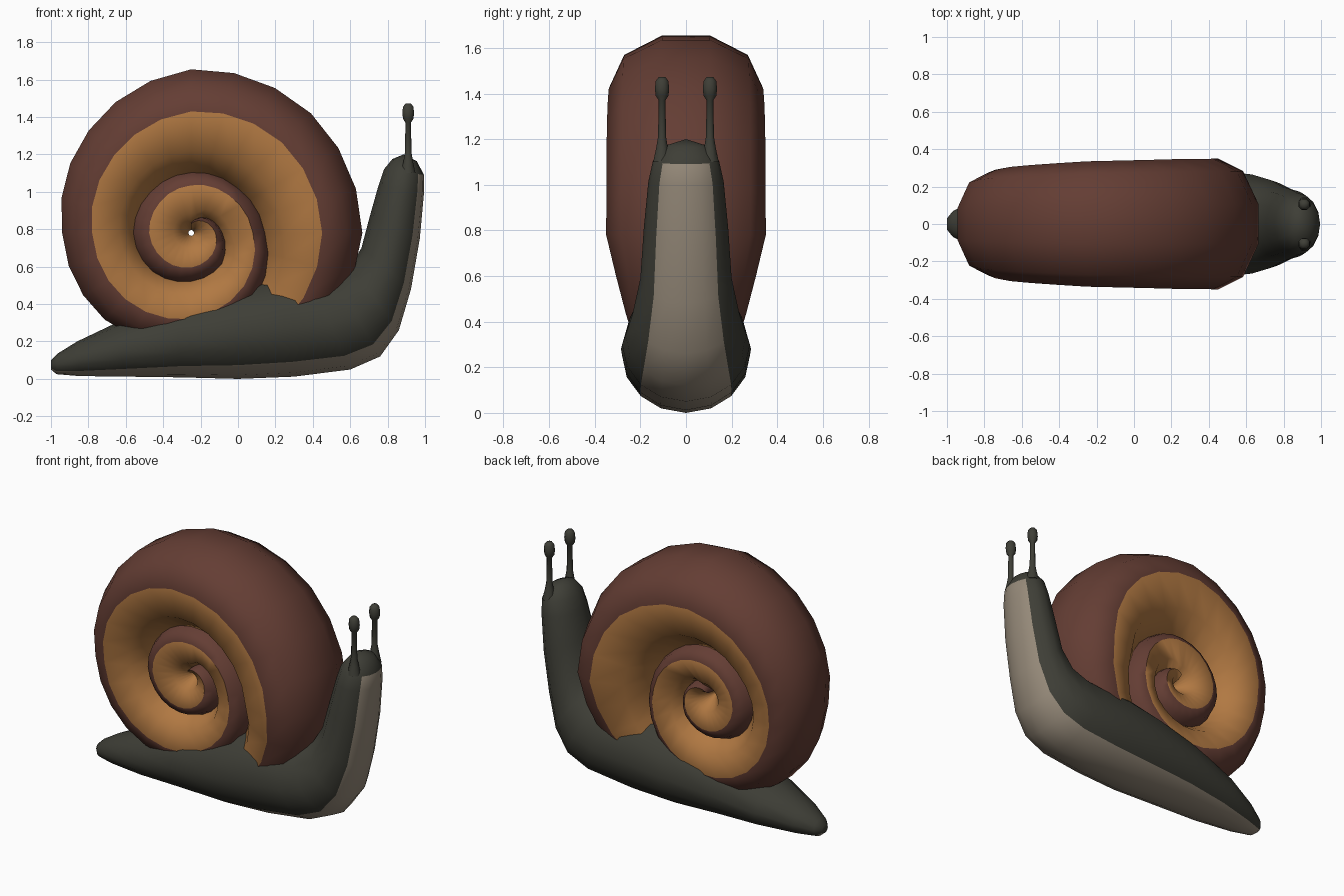
import bpy, bmesh, math

if "Cube" in bpy.data.objects:
    bpy.data.objects.remove(bpy.data.objects["Cube"])


def material(name, rgb):
    m = bpy.data.materials.new(name)
    m.diffuse_color = (*rgb, 1)
    m.use_nodes = True
    m.node_tree.nodes["Principled BSDF"].inputs["Base Color"].default_value = m.diffuse_color
    return m


BROWN = material("shell brown", (0.127, 0.047, 0.034))
TAN = material("shell tan", (0.44, 0.19, 0.055))
SKIN = material("dark skin", (0.048, 0.048, 0.037))
SOLE = material("pale sole", (0.30, 0.25, 0.19))


def loft(name, rings, mats, rule=None, start=None, end=None):
    """Skin closed rings; rule(ring, side) picks the material; optional end points."""
    bm = bmesh.new()
    vs = [[bm.verts.new(p) for p in ring] for ring in rings]
    n = len(rings[0])
    for i in range(len(vs) - 1):
        for j in range(n):
            k = (j + 1) % n
            f = bm.faces.new((vs[i][j], vs[i][k], vs[i + 1][k], vs[i + 1][j]))
            f.material_index = rule(i, j) if rule else 0
    for ring, tip in ((vs[0], start), (vs[-1], end)):
        if tip is None:
            bm.faces.new(ring)
        else:
            v = bm.verts.new(tip)
            for j in range(n):
                bm.faces.new((ring[j], ring[(j + 1) % n], v))
    bmesh.ops.recalc_face_normals(bm, faces=bm.faces)
    me = bpy.data.meshes.new(name)
    bm.to_mesh(me)
    bm.free()
    for m in mats:
        me.materials.append(m)
    ob = bpy.data.objects.new(name, me)
    bpy.context.collection.objects.link(ob)
    bpy.ops.object.select_all(action='DESELECT')
    ob.select_set(True)
    bpy.context.view_layer.objects.active = ob
    bpy.ops.object.shade_smooth_by_angle(angle=math.radians(60))
    return ob


# Shell: ten-sided tube coiled inward; values every 45 degrees from -45
OUTER = [.86, .915, .905, .875, .775, .69, .655, .59, .5, .41, .36, .34, .325,
         .325, .305, .27, .245, .175, .12, .06]
MID = [.69, .70, .685, .65, .585, .53, .5, .46, .40, .33, .285, .255, .235,
       .225, .205, .185, .16, .13, .09, .05]
WIDTH = [.22, .35, .347, .335, .305, .26, .235, .22, .22, .22, .215, .21, .205,
         .2, .195, .19, .185, .18, .175, .165]
CX, CZ = -0.25, 0.78


def sample(table, deg):
    t = (deg + 45) / 45
    i = min(int(t), len(table) - 2)
    return table[i] + (table[i + 1] - table[i]) * (t - i)


shell_rings = []
for s in range(58):
    deg = -45 + 15 * s
    r, c, w = (sample(t, deg) for t in (OUTER, MID, WIDTH))
    inner = sample(OUTER, deg + 360) - 0.03 if deg + 360 <= 790 else 0.015
    th = math.radians(deg)
    ring = []
    for j in range(10):
        a = math.radians(18 + 36 * j)
        reach = (r - c) if math.cos(a) > 0 else max(c - inner, 0.01)
        d = c + math.cos(a) / 0.951 * reach
        ring.append((CX + d * math.cos(th), w * math.sin(a), CZ + d * math.sin(th)))
    shell_rings.append(ring)
loft("shell", shell_rings, [BROWN, TAN],
     lambda i, j: 0 if math.cos(math.radians(36 + 36 * j)) > 0 else 1)

# Body: rings given by underside point, back point and half width
BODY = [(-1.0, .05, -1.0, .10, .03), (-.97, .025, -.965, .135, .07),
        (-.85, .015, -.86, .20, .125), (-.6, .012, -.66, .295, .2),
        (-.3, .008, -.33, .42, .25), (0, 0, -.02, .5, .28),
        (.3, .012, .22, .55, .285), (.6, .05, .38, .55, .28),
        (.76, .12, .5, .56, .265), (.86, .26, .6, .6, .235),
        (.925, .48, .66, .7, .2), (.972, .75, .705, .87, .185),
        (.995, 1.0, .75, 1.03, .165), (.995, 1.09, .78, 1.12, .145),
        (.955, 1.165, .825, 1.175, .095)]
SIDES = [-90, -67, -45, -22, 0, 30, 60, 90, 120, 150, 180, 202, 225, 247]
body_rings = []
for bx, bz, tx, tz, w in BODY:
    ring = []
    for a in SIDES:
        s = (1 + math.sin(math.radians(a))) / 2
        ring.append((bx + (tx - bx) * s, w * math.cos(math.radians(a)), bz + (tz - bz) * s))
    body_rings.append(ring)
loft("body", body_rings, [SKIN, SOLE],
     lambda i, j: 1 if j in (0, 1, 12, 13) and i < 13 else 0, end=(.885, 0, 1.2))

# Eye stalks: turned profile with a knob on top
STALK = [(1.10, .042), (1.16, .028), (1.21, .019), (1.37, .016), (1.39, .03),
         (1.42, .034), (1.455, .03), (1.472, .016)]
for side, name in ((-1, "right_eye_stalk"), (1, "left_eye_stalk")):
    rings = [[(.91 + r * math.cos(k * math.pi / 4 + .39),
               side * .105 + r * math.sin(k * math.pi / 4 + .39), z) for k in range(8)]
             for z, r in STALK]
    loft(name, rings, [SKIN])
